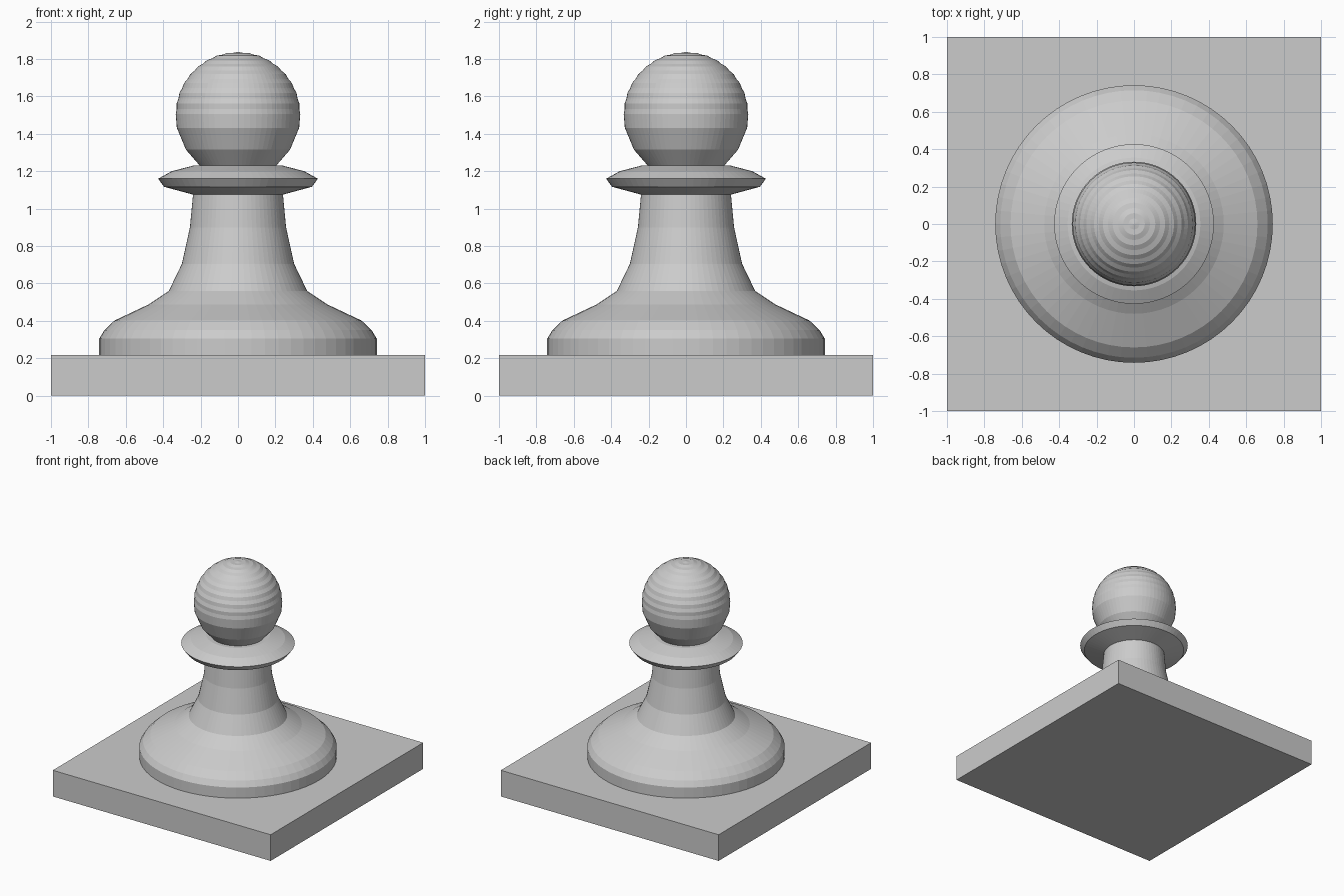
import bpy
import bmesh
import math

SEGMENTS = 64
BOARD_HEIGHT = 0.217

old = bpy.data.objects.get("Cube")
if old:
    bpy.data.objects.remove(old, do_unlink=True)

# One plain grey for the whole piece
grey = bpy.data.materials.new("stone grey")
grey.use_nodes = True
colour = (0.6, 0.6, 0.6, 1)
grey.diffuse_color = colour
grey.node_tree.nodes["Principled BSDF"].inputs["Base Color"].default_value = colour


def add_object(name, bm):
    bmesh.ops.recalc_face_normals(bm, faces=bm.faces)
    mesh = bpy.data.meshes.new(name)
    bm.to_mesh(mesh)
    bm.free()
    mesh.materials.append(grey)
    obj = bpy.data.objects.new(name, mesh)
    bpy.context.collection.objects.link(obj)
    return obj


def lathe(name, profile):
    """Spin a (radius, height) profile, closed by the axis, around z."""
    bm = bmesh.new()
    points = [(0, profile[0][1])] + profile
    if profile[-1][0] > 0:
        points.append((0, profile[-1][1]))
    verts = [bm.verts.new((r, 0, z)) for r, z in points]
    edges = [bm.edges.new(pair) for pair in zip(verts, verts[1:])]
    bmesh.ops.spin(bm, geom=verts + edges, cent=(0, 0, 0), axis=(0, 0, 1),
                   angle=math.tau, steps=SEGMENTS, use_merge=False)
    bmesh.ops.remove_doubles(bm, verts=bm.verts, dist=0.0001)
    return add_object(name, bm)


# Square board tile
bm = bmesh.new()
bmesh.ops.create_cube(bm, size=1)
bmesh.ops.scale(bm, vec=(2, 2, BOARD_HEIGHT), verts=bm.verts)
bmesh.ops.translate(bm, vec=(0, 0, BOARD_HEIGHT / 2), verts=bm.verts)
add_object("board_tile", bm)

# Flared foot and tapering stem
lathe("foot_and_stem", [
    (0.742, BOARD_HEIGHT), (0.742, 0.305), (0.715, 0.35), (0.66, 0.402),
    (0.48, 0.487), (0.37, 0.56), (0.30, 0.705), (0.257, 0.90), (0.24, 1.08),
])

# Collar ring
lathe("collar", [
    (0.24, 1.075), (0.395, 1.117), (0.427, 1.16), (0.355, 1.20), (0.24, 1.23),
])

# Ball head: coarse lower half, finely rippled dome above
radius, centre, steps = 0.333, 1.505, 18
head = [(0.20, 1.225), (0.278, 1.315), (0.327, 1.432), (radius, centre)]
for i in range(1, steps):
    a = math.pi / 2 * i / steps
    r = radius - (0.004 if i % 2 else 0)
    head.append((r * math.cos(a), centre + r * math.sin(a)))
head.append((0, centre + radius))
lathe("ball_head", head)
